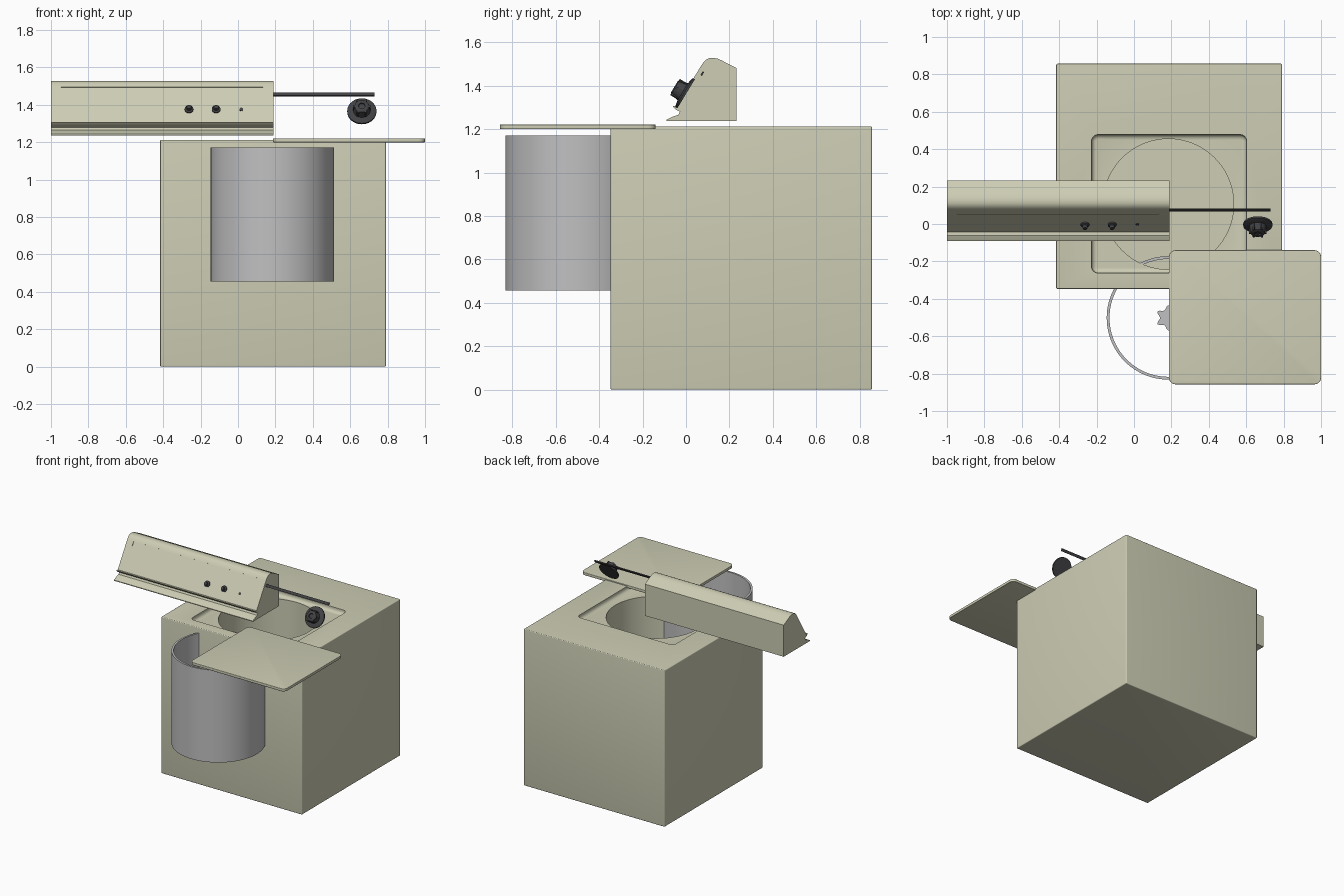
import bpy, bmesh, math
from mathutils import Matrix, Vector

old = bpy.data.objects.get("Cube")
if old:
    bpy.data.objects.remove(old, do_unlink=True)


def material(name, rgb):
    m = bpy.data.materials.new(name)
    m.use_nodes = True
    m.diffuse_color = (*rgb, 1)
    m.node_tree.nodes["Principled BSDF"].inputs["Base Color"].default_value = (*rgb, 1)
    return m


CREAM = material("cream enamel", (0.61, 0.61, 0.46))
STEEL = material("steel", (0.53, 0.53, 0.54))
DARK = material("dark plastic", (0.055, 0.055, 0.06))


def finish(bm, name, mat, smooth=True):
    bmesh.ops.recalc_face_normals(bm, faces=bm.faces)
    mesh = bpy.data.meshes.new(name)
    bm.to_mesh(mesh)
    bm.free()
    mesh.materials.append(mat)
    ob = bpy.data.objects.new(name, mesh)
    bpy.context.collection.objects.link(ob)
    if smooth:
        shade(ob)
    return ob


def shade(ob):
    bpy.ops.object.select_all(action='DESELECT')
    ob.select_set(True)
    bpy.context.view_layer.objects.active = ob
    bpy.ops.object.shade_smooth_by_angle(angle=math.radians(35))


def box(name, lo, hi, mat, corner=0, edge=0, edge_test=None):
    """Box between two corners, with rounded upright edges and softened rims."""
    lo, hi = Vector(lo), Vector(hi)
    bm = bmesh.new()
    size = hi - lo
    bmesh.ops.create_cube(bm, size=1, matrix=Matrix.Translation((lo + hi) / 2) @ Matrix.Diagonal((*size, 1)))
    if corner:
        upright = [e for e in bm.edges if abs(e.verts[0].co.z - e.verts[1].co.z) > 1e-4]
        bmesh.ops.bevel(bm, geom=upright, offset=corner, segments=6, profile=0.5, affect='EDGES')
    if edge:
        rims = [e for e in bm.edges if abs(e.verts[0].co.z - e.verts[1].co.z) < 1e-5
                and (edge_test is None or edge_test(e.verts[0].co.z))]
        bmesh.ops.bevel(bm, geom=rims, offset=edge, segments=4, profile=0.5, affect='EDGES')
    return finish(bm, name, mat)


def extrude(name, outline, depth, matrix, mat):
    """Extrude a closed 2D outline along local z."""
    bm = bmesh.new()
    face = bm.faces.new([bm.verts.new((u, v, 0)) for u, v in outline])
    ext = bmesh.ops.extrude_face_region(bm, geom=[face])
    moved = [g for g in ext["geom"] if isinstance(g, bmesh.types.BMVert)]
    bmesh.ops.translate(bm, verts=moved, vec=(0, 0, depth))
    bm.transform(matrix)
    return finish(bm, name, mat)


def lathe(name, profile, matrix, mat, sides=64, closed=False):
    """Spin (radius, height) points around local z."""
    bm = bmesh.new()
    verts = [bm.verts.new((r, 0, h)) for r, h in profile]
    edges = [bm.edges.new(pair) for pair in zip(verts, verts[1:])]
    if closed:
        edges.append(bm.edges.new((verts[-1], verts[0])))
    bmesh.ops.spin(bm, geom=verts + edges, axis=(0, 0, 1), cent=(0, 0, 0),
                   angle=math.tau, steps=sides, use_duplicate=False)
    bmesh.ops.remove_doubles(bm, verts=bm.verts, dist=1e-5)
    bm.transform(matrix)
    return finish(bm, name, mat)


def cut(ob, cutters):
    """Subtract the cutters and bake the result."""
    for c in cutters:
        mod = ob.modifiers.new("cut", 'BOOLEAN')
        mod.operation, mod.solver, mod.object = 'DIFFERENCE', 'EXACT', c
        bpy.context.view_layer.objects.active = ob
        bpy.ops.object.modifier_apply(modifier=mod.name)
        bpy.data.objects.remove(c, do_unlink=True)
    shade(ob)


# Cabinet with a lid recess and a round tub well
TOP = 1.213
cabinet = box("cabinet", (-0.416, -0.347, 0), (0.791, 0.857, TOP), CREAM, 0.008, 0.006)
recess = box("recess_cutter", (-0.227, -0.262, TOP - 0.035), (0.602, 0.478, TOP + 0.2), CREAM,
             0.035, 0.025, lambda z: z < TOP)
well = lathe("well_cutter", [(0, 0), (0.349, 0), (0.349, 1), (0, 1)],
             Matrix.Translation((0.184, 0.106, 0.42)), CREAM, 96)
cut(cabinet, [recess, well])

# Loose lid
box("lid", (0.187, -0.857, 1.2), (1.0, -0.14, 1.221), CREAM, 0.035, 0.003)

# Drum sleeve, open at both ends, with a finned agitator post
DRUM = Matrix.Translation((0.184, -0.502, 0.456))
lathe("drum", [(0.33, 0), (0.33, 0.715), (0.315, 0.715), (0.315, 0)], DRUM, STEEL, 96, closed=True)
star = []
for i in range(36):
    a = math.tau * i / 36 + math.radians(30)
    r = 0.045 + 0.023 * abs(math.cos(3 * (a - math.radians(30)))) ** 3
    star.append((r * math.cos(a), r * math.sin(a)))
extrude("agitator", star, 0.62, DRUM, STEEL)

# Control panel, a side profile run along x
profile = [(0.232, 1.237), (0.232, 1.482), (0.163, 1.517), (0.145, 1.525), (0.126, 1.528),
           (0.108, 1.527), (0.094, 1.521), (0.082, 1.51), (0.071, 1.494), (-0.044, 1.305),
           (-0.062, 1.307), (-0.05, 1.292), (-0.028, 1.28), (-0.035, 1.266), (-0.06, 1.258),
           (-0.09, 1.243), (-0.09, 1.237)]
along_x = Matrix(((0, 0, 1, -1.0), (1, 0, 0, 0), (0, 1, 0, 0), (0, 0, 0, 1)))
panel = extrude("control_panel", profile, 1.19, along_x, CREAM)


def on_slope(x, z):
    """Frame on the sloping face: local z points out of it."""
    y = -0.044 + (z - 1.305) * 0.6085
    return Matrix.Translation((x, y, z)) @ Matrix.Rotation(math.radians(58.7), 4, 'X')


# Shallow slot along the top of the slope
slot = box("slot_cutter", (-0.54, -0.018, -0.004), (0.54, 0.018, 0.05), CREAM)
slot.data.transform(on_slope(-0.405, 1.48))
cut(panel, [slot])

# Indicator strip, pulled out to the side
strip = box("indicator_strip", (-0.275, -0.01, -0.004), (0.275, 0.01, 0.004), DARK)
strip.data.transform(Matrix.Translation((0.455, 0.075, 1.456)) @ Matrix.Rotation(math.radians(58.7), 4, 'X'))

# Two push buttons and a small lamp hole
for i, x in enumerate((-0.262, -0.117)):
    lathe(f"button_{i + 1}", [(0, -0.01), (0.023, -0.01), (0.023, 0.008), (0.014, 0.012),
                              (0.012, 0.028), (0, 0.028)], on_slope(x, 1.375), DARK, 24)
lathe("lamp_hole", [(0, -0.002), (0.01, -0.002), (0.01, 0.003), (0, 0.003)], on_slope(0.018, 1.375), DARK, 16)

# Large dial with flange, grip and pointer bar
dial = on_slope(0.662, 1.367)
lathe("dial", [(0, -0.008), (0.078, -0.008), (0.078, 0.002), (0.07, 0.006), (0.046, 0.01),
               (0.038, 0.05), (0.03, 0.055), (0.018, 0.055), (0.016, 0.048), (0, 0.048)], dial, DARK, 48)
for i in range(6):
    rib = box(f"dial_rib_{i + 1}", (0.034, -0.005, 0.006), (0.047, 0.005, 0.052), DARK)
    rib.data.transform(dial @ Matrix.Rotation(math.tau * i / 6, 4, 'Z'))
